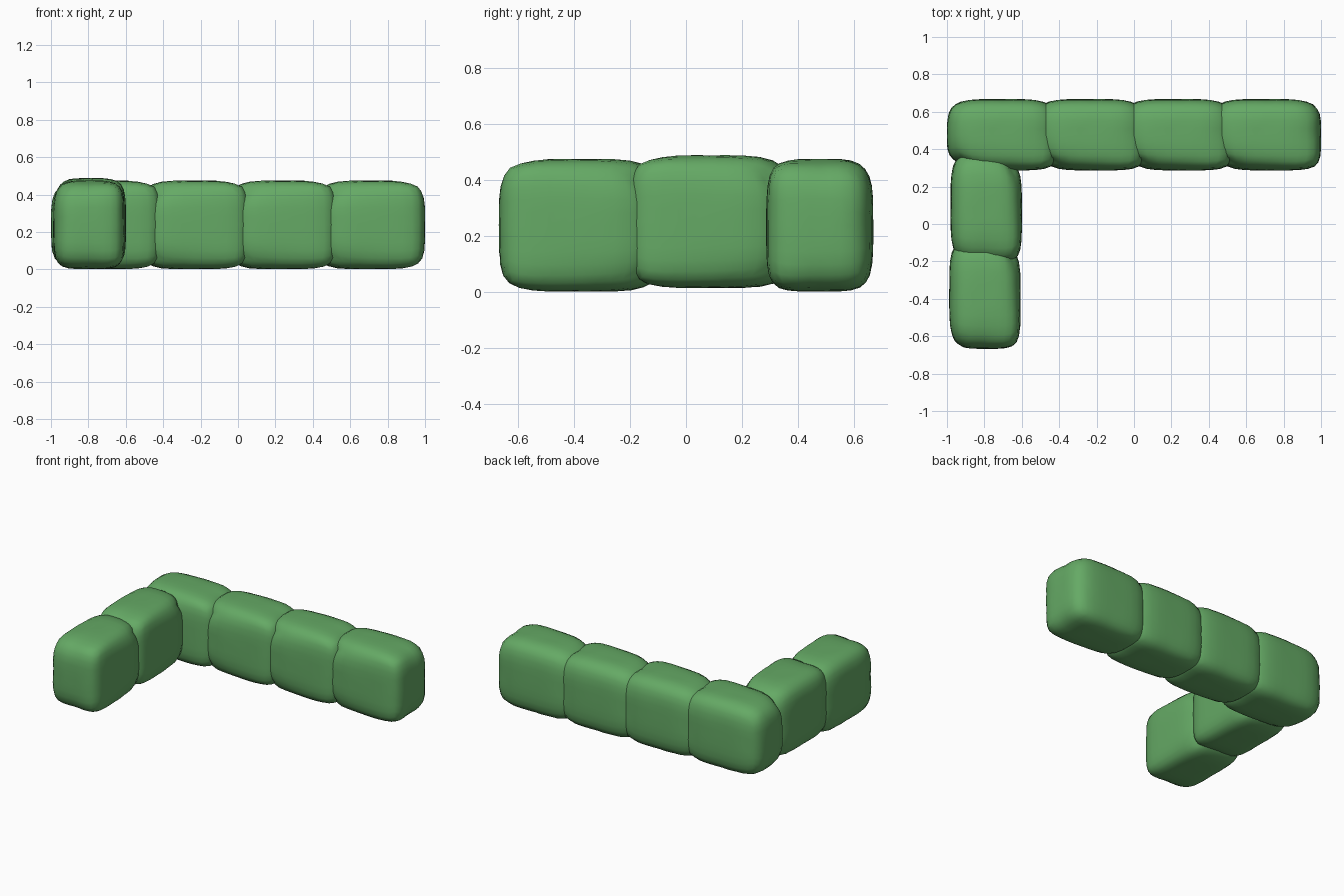
import bpy, bmesh, random
from mathutils import Vector

if "Cube" in bpy.data.objects:
    bpy.data.objects.remove(bpy.data.objects["Cube"])

HALF = Vector((0.295, 0.191, 0.2365))

leaf = bpy.data.materials.new("hedge_green")
leaf.diffuse_color = (0.13, 0.40, 0.13, 1)
leaf.use_nodes = True
leaf.node_tree.nodes["Principled BSDF"].inputs["Base Color"].default_value = leaf.diffuse_color


def hedge_block(name, cx, cy, lift=0.0, turned=False):
    """Pillowy clipped bush: a gridded cube pulled onto a rounded box."""
    rng = random.Random(4)
    bm = bmesh.new()
    bmesh.ops.create_cube(bm, size=2)
    bmesh.ops.subdivide_edges(bm, edges=bm.edges[:], cuts=9, use_grid_fill=True)
    for v in bm.verts:
        u, s, w = v.co
        # front corner is squarer at one end and rounder at the other
        n = 4.2 + 1.4 * u * max(-s, 0) + 0.5 * max(-w, 0)
        r = (abs(u) ** n + abs(s) ** n + abs(w) ** n) ** (-1 / n)
        r *= 1 + rng.uniform(-0.006, 0.003)
        x, y, z = u * r * HALF.x, s * r * HALF.y, w * r * HALF.z
        if turned:
            x, y = -y, -x
        v.co = (x, y, z)
    bmesh.ops.recalc_face_normals(bm, faces=bm.faces[:])
    me = bpy.data.meshes.new(name)
    bm.to_mesh(me)
    bm.free()
    for p in me.polygons:
        p.use_smooth = True
    me.materials.append(leaf)
    ob = bpy.data.objects.new(name, me)
    ob.location = (cx, cy, HALF.z + 0.002 + lift)
    bpy.context.collection.objects.link(ob)


# Back row of four blocks
for i in range(4):
    hedge_block(f"back_hedge_{i + 1}", -0.705 + 0.47 * i, 0.477)

# Side wing of two blocks, the inner one slightly raised
hedge_block("side_hedge_inner", -0.79, 0.09, 0.013, True)
hedge_block("side_hedge_front", -0.797, -0.372, 0.0, True)
